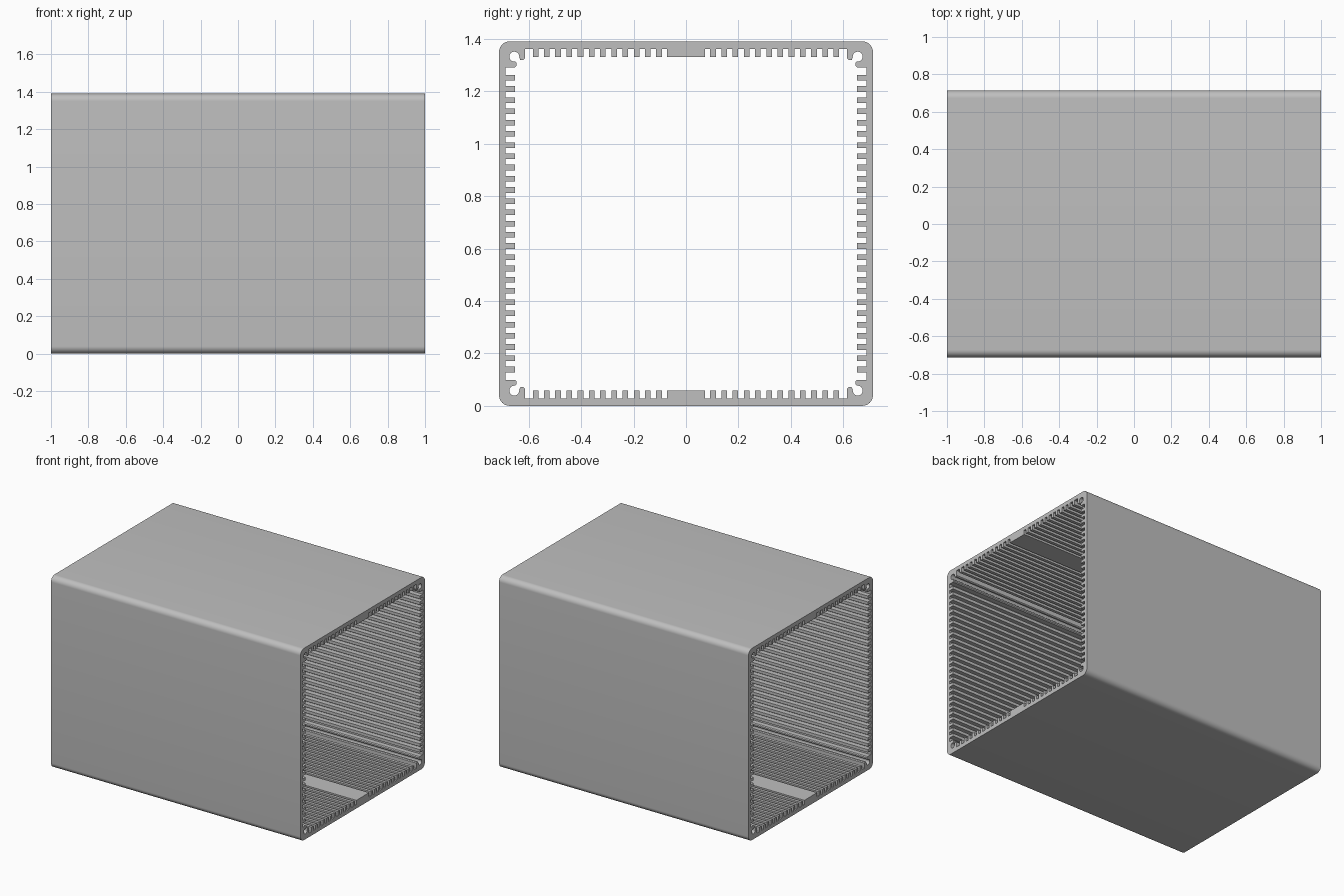
import bpy, bmesh, math
from mathutils import Vector

if "Cube" in bpy.data.objects:
    bpy.data.objects.remove(bpy.data.objects["Cube"], do_unlink=True)

HALF_LENGTH, HALF_W, HALF_H = 1.0, 0.713, 0.695
CORNER_R = 0.04
TIP_Y, ROOT_Y = 0.653, 0.688      # side ribs
TIP_Z, ROOT_Z = 0.636, 0.667      # floor and roof ribs
PITCH, RIB = 0.0428, 0.0107       # rib spacing and half thickness


def arc(cy, cz, r, start, end, steps):
    angles = [math.radians(start + (end - start) * i / steps) for i in range(steps + 1)]
    return [(cy + r * math.cos(a), cz + r * math.sin(a)) for a in angles]


def mirror_quarter(quarter):
    """Close a quarter outline, running from the top centre to the side."""
    half = quarter + [(y, -z) for y, z in reversed(quarter)]
    return half + [(-y, z) for y, z in reversed(half)]


# Outer outline with rounded corners
outer = mirror_quarter(arc(HALF_W - CORNER_R, HALF_H - CORNER_R, CORNER_R, 90, 0, 10))

# Inner outline: central pad, roof ribs, screw channel, side ribs
inner = [(0.073, TIP_Z), (0.073, ROOT_Z)]
for i in range(12):
    c = 0.103 + i * PITCH
    inner += [(c - RIB, ROOT_Z), (c - RIB, TIP_Z), (c + RIB, TIP_Z), (c + RIB, ROOT_Z)]
inner += [(0.615, ROOT_Z), (0.615, 0.63), (0.62, 0.624), (0.632, 0.624)]
inner += arc(0.655, 0.637, 0.019, 190, -100, 20)
inner += [(0.646, 0.612), (0.646, 0.602), (0.652, 0.596), (ROOT_Y, 0.596)]
for i in range(13, 0, -1):
    c = i * PITCH
    inner += [(ROOT_Y, c + RIB), (TIP_Y, c + RIB), (TIP_Y, c - RIB), (ROOT_Y, c - RIB)]
inner += [(ROOT_Y, RIB), (TIP_Y, RIB)]
inner = mirror_quarter(inner)

# Fill the section between both outlines and extrude it along x
bm = bmesh.new()
edges = []
for loop in (outer, inner):
    verts = [bm.verts.new((-HALF_LENGTH, y, z + HALF_H)) for y, z in loop]
    edges += [bm.edges.new((v, verts[(i + 1) % len(verts)])) for i, v in enumerate(verts)]
bmesh.ops.triangle_fill(bm, use_beauty=True, use_dissolve=False, edges=edges, normal=(1, 0, 0))
result = bmesh.ops.extrude_face_region(bm, geom=bm.faces[:], use_keep_orig=True)
moved = [g for g in result["geom"] if isinstance(g, bmesh.types.BMVert)]
bmesh.ops.translate(bm, vec=Vector((2 * HALF_LENGTH, 0, 0)), verts=moved)
bmesh.ops.recalc_face_normals(bm, faces=bm.faces[:])
mesh = bpy.data.meshes.new("ribbed_housing")
bm.to_mesh(mesh)
bm.free()
housing = bpy.data.objects.new("ribbed_housing", mesh)
bpy.context.collection.objects.link(housing)

# Plain aluminium grey
grey = bpy.data.materials.new("aluminium_grey")
grey.use_nodes = True
grey.diffuse_color = (0.52, 0.52, 0.52, 1)
grey.node_tree.nodes["Principled BSDF"].inputs["Base Color"].default_value = grey.diffuse_color
mesh.materials.append(grey)

# Smooth the rounded corners and channels, keep the ribs sharp
bpy.ops.object.select_all(action="DESELECT")
housing.select_set(True)
bpy.context.view_layer.objects.active = housing
bpy.ops.object.shade_smooth_by_angle(angle=math.radians(30))
